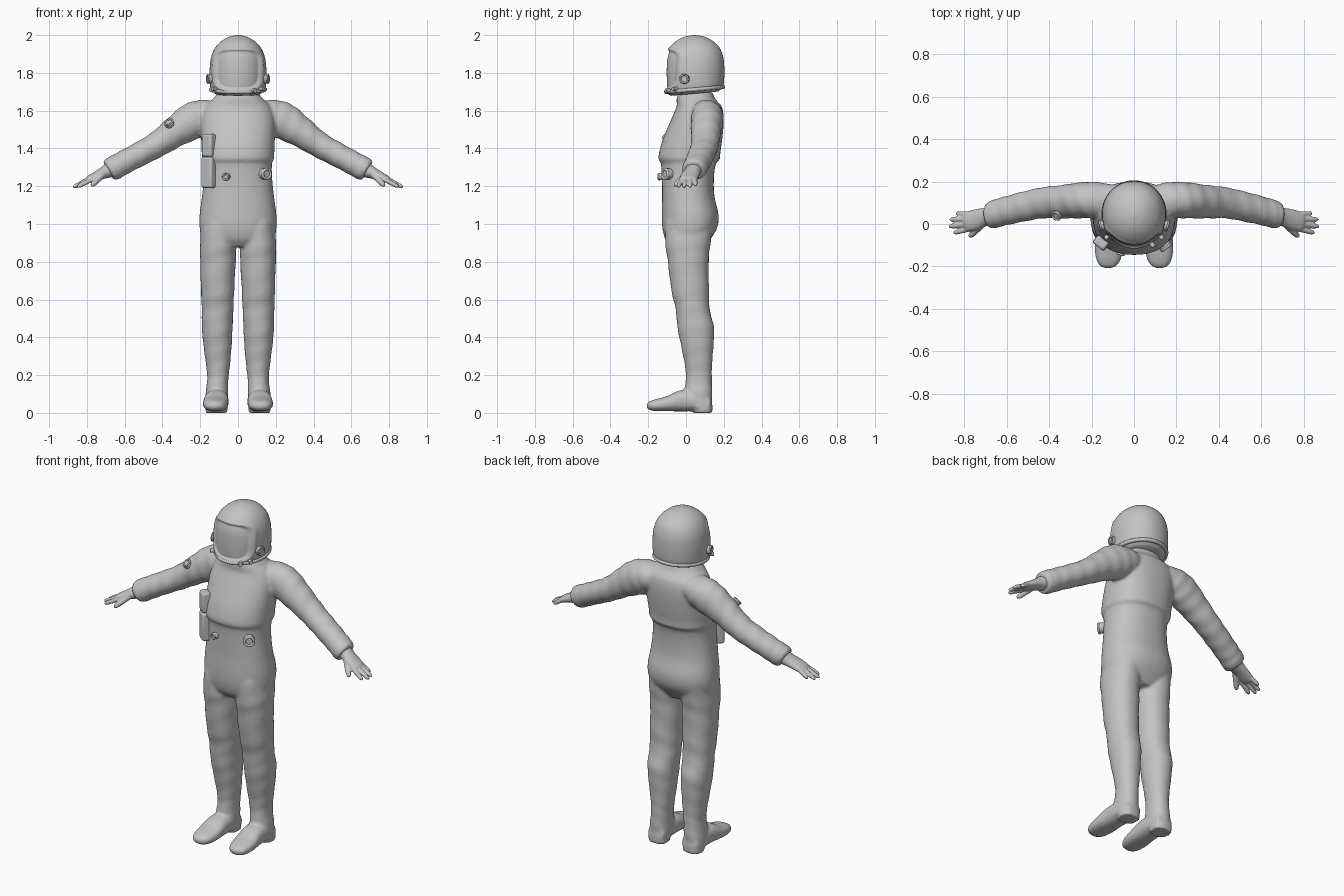
import bpy, bmesh, math
from mathutils import Vector

if "Cube" in bpy.data.objects:
    bpy.data.objects.remove(bpy.data.objects["Cube"])

grey = bpy.data.materials.new("suit_grey")
grey.diffuse_color = (0.55, 0.55, 0.55, 1)
grey.use_nodes = True
grey.node_tree.nodes["Principled BSDF"].inputs["Base Color"].default_value = grey.diffuse_color


def spow(v, e):
    return math.copysign(abs(v) ** e, v)


def spline(rows, steps):
    """Smooth interpolation through the rows."""
    out = []
    for i in range(len(rows) - 1):
        p0, p1, p2, p3 = (rows[max(0, min(len(rows) - 1, i + k))] for k in (-1, 0, 1, 2))
        for s in range(steps):
            t = s / steps
            out.append([0.5 * (2 * b + (c - a) * t + (2 * a - 5 * b + 4 * c - d) * t * t
                               + (3 * b - a - 3 * c + d) * t ** 3)
                        for a, b, c, d in zip(p0, p1, p2, p3)])
    return out + [list(rows[-1])]


def loft(bm, rows, axis, ref, side=1, n=32, p=2.0, steps=4, wrinkle=0.0):
    """Closed tube; each row is x, y, z, half width along ref, half width across."""
    axis = Vector(axis).normalized()
    u = Vector(ref)
    u = (u - axis * u.dot(axis)).normalized()
    v = axis.cross(u)
    rings = []
    for k, (x, y, z, a, b) in enumerate(spline(rows, steps)):
        ring = []
        for j in range(n):
            t = 2 * math.pi * j / n
            f = 1 + wrinkle * math.sin(1.6 * k + 2 * math.sin(t + side))
            co = (Vector((x, y, z)) + u * a * f * spow(math.cos(t), 2 / p)
                  + v * b * f * spow(math.sin(t), 2 / p))
            ring.append(bm.verts.new((co.x * side, co.y, co.z)))
        rings.append(ring)
    for r, q in zip(rings, rings[1:]):
        for j in range(n):
            bm.faces.new((r[j], r[(j + 1) % n], q[(j + 1) % n], q[j]))
    bm.faces.new(rings[0])
    bm.faces.new(rings[-1])


def finish(bm, name, voxel=0, smooth=0):
    bmesh.ops.recalc_face_normals(bm, faces=bm.faces)
    for f in bm.faces:
        f.smooth = True
    me = bpy.data.meshes.new(name)
    bm.to_mesh(me)
    bm.free()
    me.materials.append(grey)
    ob = bpy.data.objects.new(name, me)
    bpy.context.collection.objects.link(ob)
    if voxel:
        m = ob.modifiers.new("blend", 'REMESH')
        m.mode, m.voxel_size, m.use_smooth_shade = 'VOXEL', voxel, True
        m = ob.modifiers.new("soften", 'SMOOTH')
        m.factor, m.iterations = 0.5, smooth
    return ob


X, Y, Z = (1, 0, 0), (0, 1, 0), (0, 0, 1)

# suit: torso, sleeves, trouser legs and boots blended into one skin
torso = [(0, y, z, a, b) for z, y, a, b in (
    (.88, .01, .15, .09), (.92, .01, .19, .12), (.98, .02, .203, .145), (1.05, .022, .203, .15),
    (1.15, .012, .19, .138), (1.25, .01, .18, .138), (1.322, .013, .18, .146),
    (1.342, .017, .19, .162), (1.38, .02, .192, .162), (1.45, .035, .195, .157),
    (1.55, .06, .195, .14), (1.62, .07, .175, .12), (1.66, .053, .135, .103), (1.7, .05, .10, .09))]
sleeve = [(.08, .11, 1.6, .07, .06), (.16, .113, 1.58, .085, .088), (.24, .112, 1.545, .085, .098),
          (.33, .105, 1.49, .08, .082), (.43, .1, 1.42, .073, .068), (.53, .08, 1.365, .07, .064),
          (.62, .058, 1.317, .067, .063), (.665, .045, 1.292, .066, .064),
          (.685, .04, 1.281, .058, .055)]
leg = [(.105, .02, 1.02, .085, .13), (.106, .01, .9, .095, .12), (.106, .012, .8, .094, .108),
       (.108, .022, .65, .088, .1), (.108, .035, .55, .084, .09), (.11, .052, .45, .081, .097),
       (.108, .06, .35, .074, .085), (.106, .066, .25, .063, .072), (.107, .068, .18, .056, .069),
       (.112, .065, .1, .06, .074), (.114, .066, .03, .06, .07)]
boot = [(.112, .13, .05, .05, .04), (.113, .05, .062, .062, .053), (.115, -.03, .064, .064, .056),
        (.118, -.1, .049, .068, .04), (.12, -.16, .041, .06, .032), (.121, -.195, .038, .042, .022),
        (.121, -.207, .037, .02, .012)]
heel = [(.113, .09, 0, .058, .05), (.113, .09, .05, .058, .05)]
bm = bmesh.new()
loft(bm, torso, Z, X, n=64, p=2.3)
for s in (1, -1):
    loft(bm, sleeve, (.85, -.1, -.5), Y, s, steps=5, wrinkle=.022)
    loft(bm, leg, Z, X, s, p=2.15, wrinkle=.012)
    loft(bm, boot, Y, X, s, p=2.4)
    loft(bm, heel, Z, X, s, p=2.5, steps=1)
finish(bm, "suit", .009, 4)

# gloves: wrist, palm, four fingers and a thumb
bm = bmesh.new()
D = (.83, -.15, -.5)
palm = [(.665, .045, 1.292, .045, .045), (.70, .034, 1.275, .043, .035),
        (.74, .022, 1.258, .048, .026), (.785, .012, 1.237, .046, .02), (.80, .01, 1.23, .04, .014)]
fingers = (((.775, .046, 1.243), (.838, .05, 1.205)), ((.785, .024, 1.24), (.868, .021, 1.197)),
           ((.785, .0, 1.238), (.872, -.012, 1.195)), ((.775, -.022, 1.236), (.85, -.042, 1.197)),
           ((.715, .0, 1.262), (.775, -.06, 1.203)))
for s in (1, -1):
    loft(bm, palm, D, Y, s)
    for i, (a, b) in enumerate(fingers):
        a, b = Vector(a), Vector(b)
        r = .015 if i == 4 else .012
        rows = [(*a.lerp(b, t), r * k, r * k)
                for t, k in ((0, 1.1), (.45, 1.05), (.8, .95), (.95, .7), (1.02, .25))]
        loft(bm, rows, b - a, Z, s, n=16)
finish(bm, "gloves", .0045, 2)

# helmet with a recessed visor inside a slightly raised frame
bm = bmesh.new()
dome = [(0, .045, z, a, b) for z, a, b in (
    (1.69, .12, .125), (1.705, .138, .144), (1.725, .147, .153), (1.76, .15, .157),
    (1.82, .15, .158), (1.88, .143, .153), (1.93, .123, .135), (1.965, .092, .102),
    (1.988, .055, .062), (1.998, .02, .022), (2.0, .004, .004))]
loft(bm, dome, Z, X, n=144, p=2.1, steps=8)
for v in bm.verts:
    x, y, z = v.co
    if y < .045:
        d = (abs(x) / .118) ** 4 + (abs(z - 1.822) / .094) ** 4
        push = .011 * max(0, min(1, (1.2 - d) / .35)) if d < 1.2 else \
            -.005 * max(0, 1 - abs(d - 1.6) / .4)
        v.co += Vector((-x, .045 - y, 0)).normalized() * push
    if z < 1.8:
        v.co.z += (y - .045) * .09 * min(1, (1.8 - z) / .09)
finish(bm, "helmet")


def done(name, scale=None):
    ob = bpy.context.object
    ob.name = name
    if scale:
        ob.scale = scale
    ob.data.materials.append(grey)
    bpy.ops.object.shade_smooth_by_angle(angle=math.radians(40))
    return ob


def disc(name, loc, normal, r, depth, ring=0):
    """Bevelled button, with an optional raised ring on its face."""
    n = Vector(normal).normalized()
    rot = n.to_track_quat('Z', 'Y').to_euler()
    bpy.ops.mesh.primitive_cylinder_add(vertices=32, radius=r, depth=depth, location=loc, rotation=rot)
    ob = done(name)
    m = ob.modifiers.new("round", 'BEVEL')
    m.width, m.segments = min(r, depth) * .25, 3
    if ring:
        bpy.ops.mesh.primitive_torus_add(major_segments=32, minor_segments=10, major_radius=r * .85,
                                         minor_radius=ring, location=Vector(loc) + n * depth / 2,
                                         rotation=rot)
        done(name + "_ring")


# helmet neck rim and side knobs
bpy.ops.mesh.primitive_torus_add(major_segments=64, minor_segments=12, major_radius=.143,
                                 minor_radius=.011, location=(0, .045, 1.712),
                                 rotation=(math.radians(5), 0, 0))
done("helmet_rim", (1, 1.05, 1))
for s, side in ((1, "left"), (-1, "right")):
    disc("helmet_knob_" + side, (s * .142, -.005, 1.768), (s, -.25, 0), .025, .035, .005)
    disc("rim_clip_" + side, (s * .125, -.06, 1.715), (s, -.9, 0), .011, .03)
disc("microphone_plug", (.085, -.095, 1.705), (.6, -1, 0), .012, .03)

# waist connectors and sleeve gauge
disc("hose_connector", (.14, -.095, 1.265), (.75, -1, 0), .03, .04, .007)
disc("waist_valve", (-.06, -.128, 1.25), (-.3, -1, 0), .018, .03, .005)
disc("sleeve_gauge", (-.362, .045, 1.53), (-.45, -.6, .75), .025, .025, .005)

# stacked chest pouches
for name, z, h, w in (("upper_pouch", 1.416, .12, .066), ("lower_pouch", 1.273, .165, .072)):
    bpy.ops.mesh.primitive_cube_add(size=1, location=(-.155, -.088, z),
                                    rotation=(0, 0, math.radians(-40)))
    ob = done(name, (w, .05, h))
    bpy.ops.object.transform_apply(location=False, rotation=False, scale=True)
    m = ob.modifiers.new("round", 'BEVEL')
    m.width, m.segments = .012, 3
